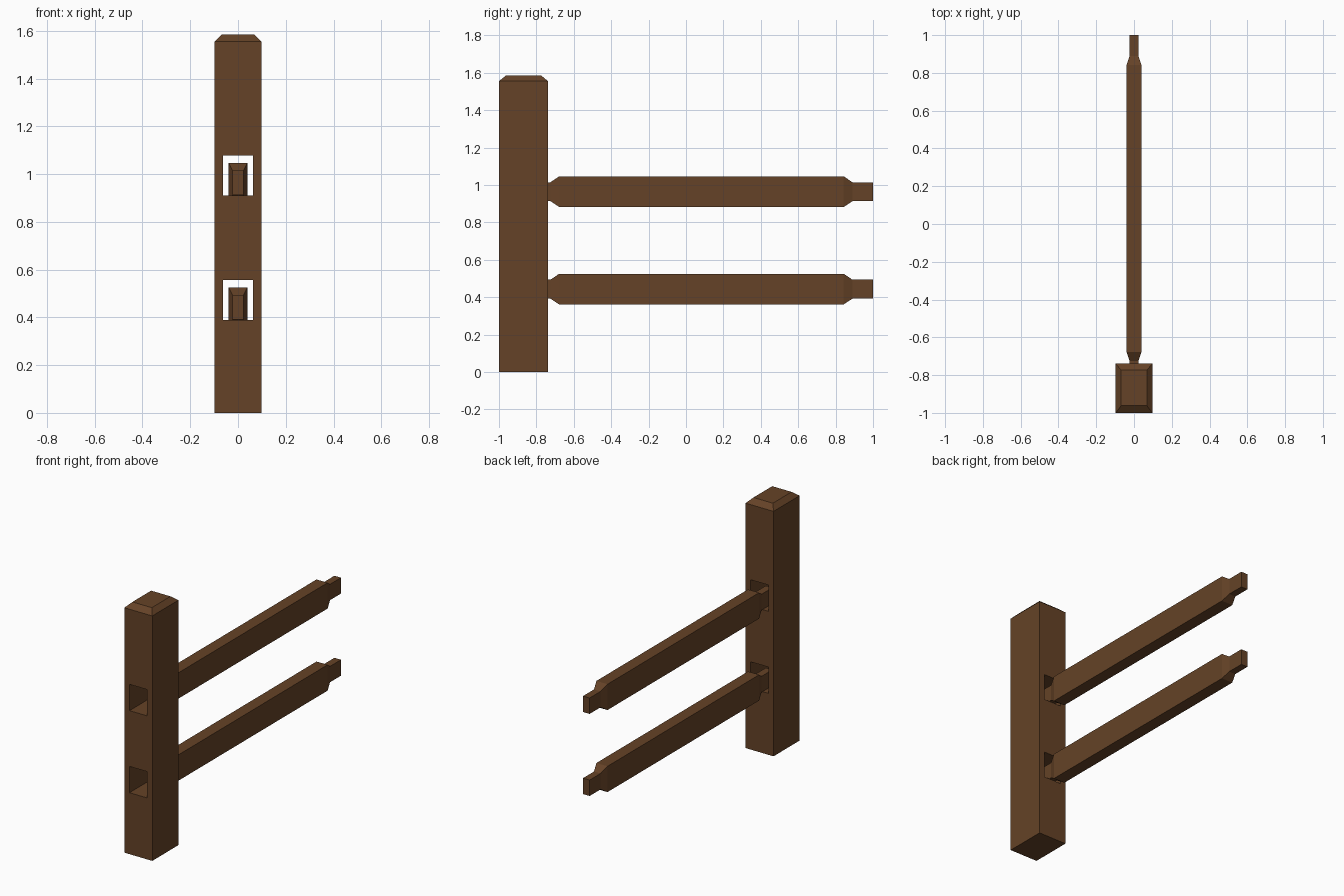
import bpy, bmesh

if "Cube" in bpy.data.objects:
    bpy.data.objects.remove(bpy.data.objects["Cube"])

wood = bpy.data.materials.new("brown_wood")
wood.diffuse_color = (0.13, 0.055, 0.02, 1)
wood.use_nodes = True
wood.node_tree.nodes["Principled BSDF"].inputs["Base Color"].default_value = wood.diffuse_color


def loft(name, rings):
    """Join a series of four-cornered rings into a closed solid."""
    bm = bmesh.new()
    loops = [[bm.verts.new(p) for p in ring] for ring in rings]
    for a, b in zip(loops, loops[1:]):
        for i in range(4):
            j = (i + 1) % 4
            bm.faces.new((a[i], a[j], b[j], b[i]))
    bm.faces.new(loops[0])
    bm.faces.new(loops[-1])
    bmesh.ops.recalc_face_normals(bm, faces=bm.faces)
    mesh = bpy.data.meshes.new(name)
    bm.to_mesh(mesh)
    bm.free()
    obj = bpy.data.objects.new(name, mesh)
    bpy.context.collection.objects.link(obj)
    mesh.materials.append(wood)
    return obj


def flat_ring(hx, y0, y1, z):
    return [(-hx, y0, z), (hx, y0, z), (hx, y1, z), (-hx, y1, z)]


def upright_ring(hx, y, z0, z1):
    return [(-hx, y, z0), (hx, y, z0), (hx, y, z1), (-hx, y, z1)]


# Post with chamfered top
Y0, Y1 = -1.0, -0.738
post = loft("post", [flat_ring(0.098, Y0, Y1, 0),
                     flat_ring(0.098, Y0, Y1, 1.555),
                     flat_ring(0.068, Y0 + 0.038, Y1 - 0.036, 1.585)])

for label, base in (("lower", 0.361), ("upper", 0.882)):
    # Mortise hole cut right through the post
    floor, roof = base + 0.029, base + 0.196
    cutter = loft(label + "_mortise_cutter",
                  [upright_ring(0.062, -1.1, floor, roof),
                   upright_ring(0.062, -0.6, floor, roof)])
    cutter.hide_render = True
    cutter.hide_set(True)
    cut = post.modifiers.new(label + "_mortise", 'BOOLEAN')
    cut.operation = 'DIFFERENCE'
    cut.solver = 'EXACT'
    cut.object = cutter

    # Rail tapering to a tenon at each end
    tip = (0.023, base + 0.031, base + 0.132)
    body = (0.039, base, base + 0.164)
    stations = [(-0.835, tip), (-0.725, tip), (-0.678, body),
                (0.843, body), (0.89, tip), (1.0, tip)]
    loft(label + "_rail", [upright_ring(hx, y, z0, z1)
                           for y, (hx, z0, z1) in stations])

# Apply the cuts and remove the cutters
bpy.context.view_layer.objects.active = post
for mod in list(post.modifiers):
    cutter = mod.object
    bpy.ops.object.modifier_apply(modifier=mod.name)
    bpy.data.objects.remove(cutter)
